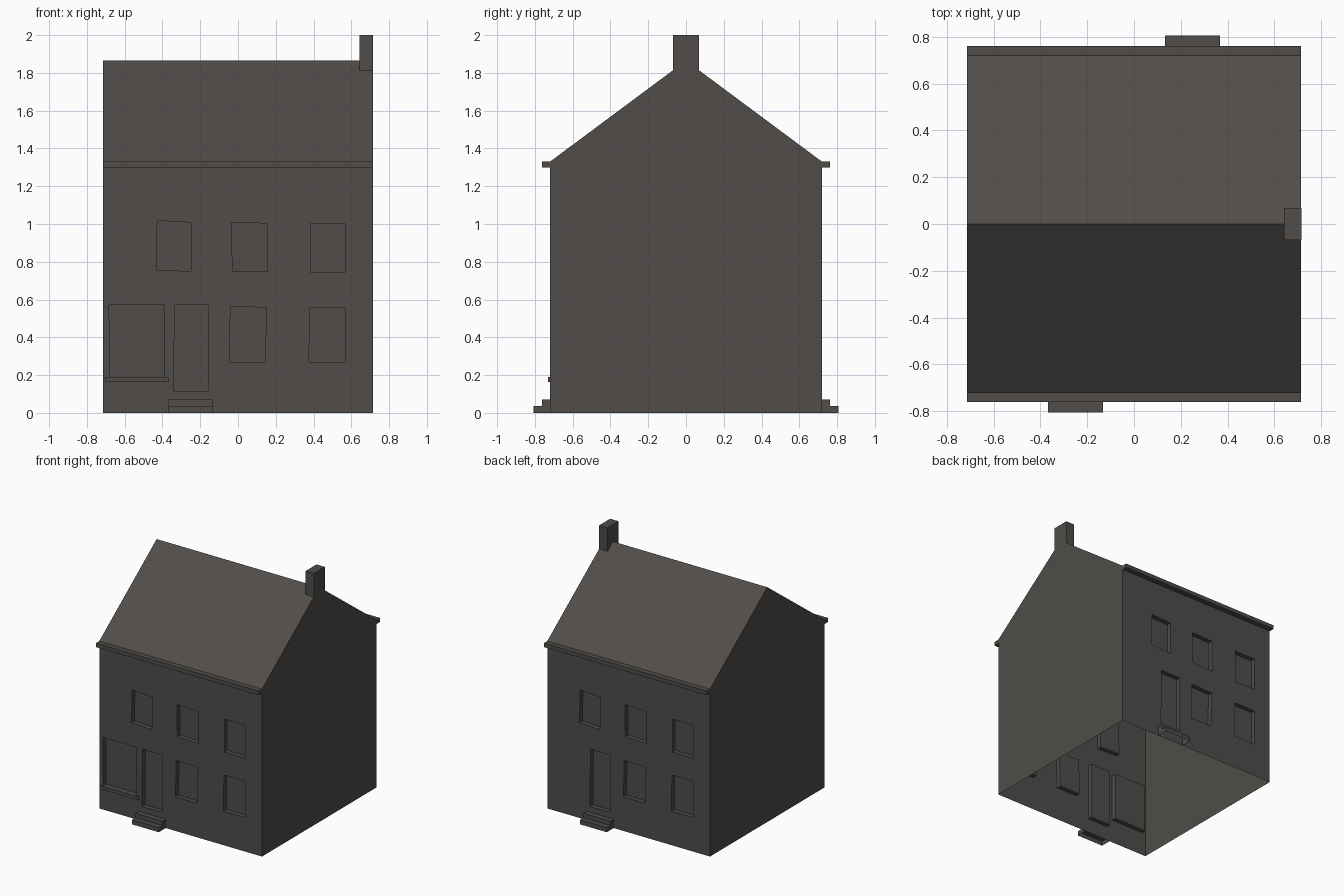
import bpy, bmesh
from mathutils import Vector, Matrix

if "Cube" in bpy.data.objects:
    bpy.data.objects.remove(bpy.data.objects["Cube"])

# one flat colour for the whole house
stone = bpy.data.materials.new("dark_stone_grey")
stone.diffuse_color = (0.080, 0.073, 0.067, 1)
stone.use_nodes = True
stone.node_tree.nodes["Principled BSDF"].inputs["Base Color"].default_value = stone.diffuse_color

HX, HY = 0.715, 0.72            # half width and half depth of the walls
EAVE, RIDGE = 1.33, 1.865
RECESS = 0.036
ROT = Matrix.Rotation(3.14159265, 4, 'Z')


def prism(bm, pts, offset, turn=False):
    """Closed prism from a planar outline pushed along offset."""
    off = Vector(offset)
    a = [bm.verts.new(Vector(p)) for p in pts]
    b = [bm.verts.new(Vector(p) + off) for p in pts]
    n = len(pts)
    bm.faces.new(a)
    bm.faces.new(b[::-1])
    for i in range(n):
        bm.faces.new((a[i], a[(i + 1) % n], b[(i + 1) % n], b[i]))
    if turn:
        bmesh.ops.transform(bm, matrix=ROT, verts=a + b)


def box(bm, x0, x1, y0, y1, z0, z1):
    prism(bm, [(x0, y0, z0), (x1, y0, z0), (x1, y1, z0), (x0, y1, z0)], (0, 0, z1 - z0))


def finish(bm, name):
    bmesh.ops.recalc_face_normals(bm, faces=bm.faces[:])
    me = bpy.data.meshes.new(name)
    bm.to_mesh(me)
    bm.free()
    me.materials.append(stone)
    ob = bpy.data.objects.new(name, me)
    bpy.context.collection.objects.link(ob)
    return ob


def open_bottom(ob):
    """Remove the faces lying on the ground."""
    bm = bmesh.new()
    bm.from_mesh(ob.data)
    low = [f for f in bm.faces if all(v.co.z < 1e-4 for v in f.verts)]
    bmesh.ops.delete(bm, geom=low, context='FACES')
    bm.to_mesh(ob.data)
    bm.free()


# walls and gable roof as one shell
bm = bmesh.new()
prism(bm, [(-HX, -HY, 0), (-HX, HY, 0), (-HX, HY, EAVE), (-HX, 0, RIDGE), (-HX, -HY, EAVE)],
      (2 * HX, 0, 0))
house = finish(bm, "house_walls_and_roof")

# window and door recesses: left, right, bottom, top, with slight hand-made skew
# (x of bottom left/right, x of top left/right, z of bottom left/right, z of top left/right)
openings = [
    (-.432, -.250, -.427, -.250, .757, .750, 1.017, 1.008),
    (-.029, .157, -.034, .152, .752, .748, 1.008, 1.003),
    (.384, .566, .384, .566, .742, .742, 1.003, 1.003),
    (-.045, .142, -.040, .152, .270, .270, .562, .558),
    (.376, .566, .380, .566, .270, .270, .558, .558),
    (-.341, -.160, -.335, -.160, .115, .115, .572, .572),
]
shop = (-.680, -.392, -.682, -.392, .190, .190, .572, .572)

bm = bmesh.new()
for turn in (False, True):
    for o in openings + ([] if turn else [shop]):
        y = -HY - 0.1
        prism(bm, [(o[0], y, o[4]), (o[1], y, o[5]), (o[3], y, o[7]), (o[2], y, o[6])],
              (0, 0.1 + RECESS, 0), turn)
cutter = finish(bm, "opening_cutter")
cutter.hide_render = True

mod = house.modifiers.new("openings", 'BOOLEAN')
mod.operation, mod.solver, mod.object = 'DIFFERENCE', 'EXACT', cutter
bpy.context.view_layer.objects.active = house
bpy.ops.object.modifier_apply(modifier=mod.name)
bpy.data.objects.remove(cutter)
open_bottom(house)

# eaves ledges along front and back
for name, s in (("front", -1), ("back", 1)):
    bm = bmesh.new()
    y = sorted((s * HY, s * 0.762))
    box(bm, -HX, HX, y[0], y[1], 1.298, EAVE)
    finish(bm, name + "_eaves_ledge")

# two-tread door steps, the back one turned half round
for name, turn in (("front", False), ("back", True)):
    bm = bmesh.new()
    x = -.367
    prism(bm, [(x, -HY, 0), (x, -HY, .070), (x, -.762, .070), (x, -.762, .036),
               (x, -.807, .036), (x, -.807, 0)], (.235, 0, 0), turn)
    open_bottom(finish(bm, name + "_door_steps"))

# sill under the large front window
bm = bmesh.new()
box(bm, -.705, -.365, -.731, -HY, .163, .190)
finish(bm, "large_window_sill")

# chimney flush with the right gable
bm = bmesh.new()
box(bm, .642, HX + .0005, -.069, .069, 1.78, 2.0)
finish(bm, "chimney")
